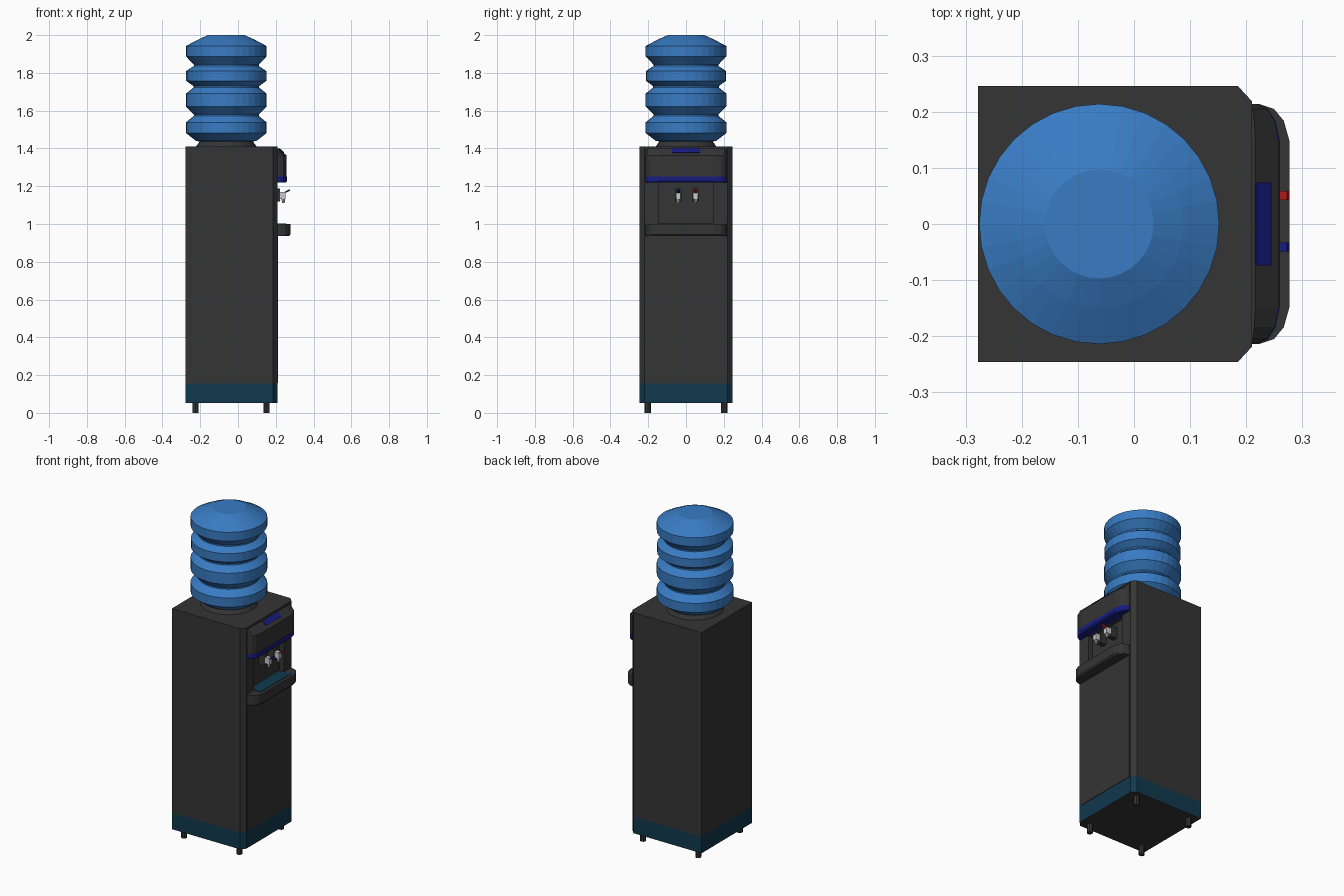
import bpy, bmesh, math
from mathutils import Matrix, Vector

if "Cube" in bpy.data.objects:
    bpy.data.objects.remove(bpy.data.objects["Cube"])


def material(name, rgb):
    m = bpy.data.materials.new(name)
    m.diffuse_color = (*rgb, 1)
    m.use_nodes = True
    m.node_tree.nodes["Principled BSDF"].inputs["Base Color"].default_value = m.diffuse_color
    return m


DARK = material("charcoal", (0.035, 0.035, 0.035))
TEAL = material("teal", (0.005, 0.04, 0.075))
BOTTLE = material("bottle_blue", (0.04, 0.2, 0.55))
BLUE = material("trim_blue", (0.008, 0.012, 0.22))
RED = material("tap_red", (0.45, 0.01, 0.01))
WHITE = material("tap_white", (0.7, 0.7, 0.72))


def finish(name, bm, mat):
    bmesh.ops.recalc_face_normals(bm, faces=bm.faces)
    me = bpy.data.meshes.new(name)
    bm.to_mesh(me)
    bm.free()
    ob = bpy.data.objects.new(name, me)
    bpy.context.collection.objects.link(ob)
    if mat:
        me.materials.append(mat)
    return ob


def loft(name, rings, mat):
    """Skin stacked closed outlines, each given as (plan points, z), and cap the ends."""
    bm = bmesh.new()
    loops = [[bm.verts.new((x, y, z)) for x, y in plan] for plan, z in rings]
    n = len(loops[0])
    for a, b in zip(loops, loops[1:]):
        for i in range(n):
            j = (i + 1) % n
            bm.faces.new((a[i], a[j], b[j], b[i]))
    bm.faces.new(loops[0][::-1])
    bm.faces.new(loops[-1])
    return finish(name, bm, mat)


def box(name, lo, hi, mat, tilt=0.0):
    """Box between two corners, tilted about its centre around the y axis."""
    lo, hi = Vector(lo), Vector(hi)
    bm = bmesh.new()
    bmesh.ops.create_cube(bm, size=1, matrix=Matrix.Translation((lo + hi) / 2)
                          @ Matrix.Rotation(tilt, 4, 'Y')
                          @ Matrix.Diagonal((*(hi - lo), 1)))
    return finish(name, bm, mat)


def mirrored(half):
    return half + [(x, -y) for x, y in reversed(half)]


def circle(r, n=32, cx=-0.062, cy=0.0):
    return [(cx + r * math.cos(2 * math.pi * i / n),
             cy + r * math.sin(2 * math.pi * i / n)) for i in range(n)]


# Cabinet with chamfered front corners, on a coloured plinth
cabinet_plan = mirrored([(-0.278, 0.246), (0.185, 0.246), (0.21, 0.219)])
cabinet = loft("cabinet", [(cabinet_plan, 0.155), (cabinet_plan, 1.41)], DARK)
loft("plinth", [(cabinet_plan, 0.056), (cabinet_plan, 0.155)], TEAL)
loft("underside", [(cabinet_plan, 0.053), (cabinet_plan, 0.056)], DARK)

# Shallow tap niche cut into the front
cutter = box("niche_cutter", (0.18, -0.145, 1.0), (0.3, 0.145, 1.22), None)
cutter.hide_render = True
cutter.hide_viewport = True
cut = cabinet.modifiers.new("niche", 'BOOLEAN')
cut.operation = 'DIFFERENCE'
cut.solver = 'EXACT'
cut.object = cutter

# Lower door
box("lower_door", (0.205, -0.212, 0.157), (0.213, 0.212, 0.938), DARK)


# Rounded front plan shared by head and tray
def front_plan(depth, back=0.205):
    d = depth - back
    return mirrored([(back, 0.214), (back + d * 0.25, 0.214), (back + d * 0.62, 0.205),
                     (back + d * 0.86, 0.184), (depth, 0.148)])


# Head with sloping top, blue trim strip and blue handle
loft("head", [(front_plan(0.258), 1.252), (front_plan(0.258), 1.362),
              (front_plan(0.216), 1.4)], DARK)
loft("head_trim", [(front_plan(0.254), 1.22), (front_plan(0.26), 1.228),
                   (front_plan(0.26), 1.252)], BLUE)
box("head_handle", (0.212, -0.074, 1.38), (0.245, 0.074, 1.392), BLUE, math.radians(41))

# Drip tray and its grate
loft("drip_tray", [(front_plan(0.27), 0.936), (front_plan(0.277), 0.945),
                   (front_plan(0.277), 1.0)], DARK)
box("drip_grate", (0.18, -0.145, 0.996), (0.258, 0.145, 1.003), TEAL)

# Cold and hot taps
for label, y, colour in (("cold", -0.041, BLUE), ("hot", 0.051, RED)):
    box(label + "_tap_mount", (0.178, y - 0.016, 1.12), (0.222, y + 0.016, 1.188), DARK)
    box(label + "_tap_body", (0.22, y - 0.013, 1.132), (0.252, y + 0.013, 1.17), WHITE)
    loft(label + "_tap_spout", [(circle(0.007, 8, 0.24, y), 1.11),
                                (circle(0.01, 8, 0.24, y), 1.135)], WHITE)
    box(label + "_tap_lever", (0.24, y - 0.008, 1.168), (0.277, y + 0.008, 1.176),
        colour, math.radians(-28))

# Feet
for i, x in enumerate((-0.225, 0.151)):
    for j, y in enumerate((-0.202, 0.202)):
        foot = circle(0.017, 8, x, y)
        loft(f"foot_{i}{j}", [(foot, 0.0), (foot, 0.055)], DARK)

# Collar and ribbed bottle
loft("bottle_collar", [(circle(0.162), 1.408), (circle(0.137), 1.442)], DARK)
profile = [(0.13, 1.435), (0.16, 1.44),
           (0.214, 1.482), (0.214, 1.538), (0.172, 1.572), (0.172, 1.58),
           (0.214, 1.622), (0.214, 1.69), (0.174, 1.722), (0.174, 1.73),
           (0.212, 1.758), (0.212, 1.81), (0.172, 1.836), (0.172, 1.844),
           (0.214, 1.888), (0.214, 1.942), (0.15, 1.976), (0.097, 2.0)]
loft("bottle", [(circle(r), z) for r, z in profile], BOTTLE)
